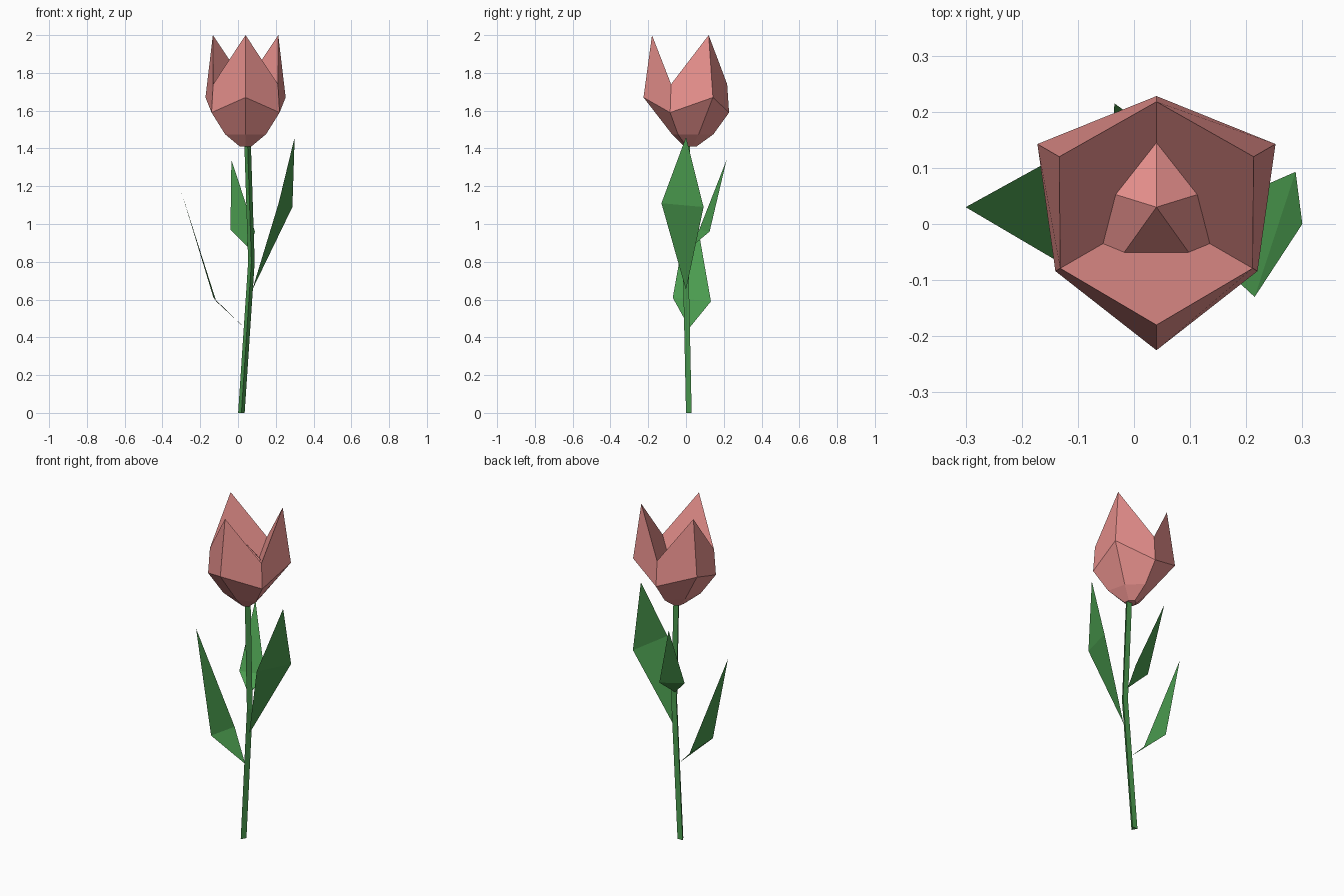
import bpy, bmesh
from math import sin, cos, radians
from mathutils import Vector

if "Cube" in bpy.data.objects:
    bpy.data.objects.remove(bpy.data.objects["Cube"])


def material(name, rgb):
    m = bpy.data.materials.new(name)
    m.diffuse_color = (*rgb, 1)
    m.use_nodes = True
    m.node_tree.nodes["Principled BSDF"].inputs["Base Color"].default_value = m.diffuse_color
    return m


PINK = material("petal_pink", (0.83, 0.29, 0.275))
GREEN = material("leaf_green", (0.072, 0.34, 0.08))


def build(name, verts, faces, mat, closed=True):
    me = bpy.data.meshes.new(name)
    me.from_pydata(verts, [], faces)
    if closed:
        bm = bmesh.new()
        bm.from_mesh(me)
        bmesh.ops.recalc_face_normals(bm, faces=bm.faces)
        bm.to_mesh(me)
        bm.free()
    me.materials.append(mat)
    ob = bpy.data.objects.new(name, me)
    bpy.context.collection.objects.link(ob)
    return ob


def ring(cx, cy, z, r, n, start):
    return [(cx + r * cos(radians(start + 360 * i / n)),
             cy + r * sin(radians(start + 360 * i / n)), z) for i in range(n)]


def skin(rings, n):
    """Quads between consecutive rings of n points."""
    return [(k * n + i, k * n + (i + 1) % n, (k + 1) * n + (i + 1) % n, (k + 1) * n + i)
            for k in range(rings - 1) for i in range(n)]


# Stem: bent three-sided prism
verts = []
for x, y, z in [(0.018, 0.02, 0), (0.071, 0.003, 0.8), (0.05, 0.013, 1.45)]:
    verts += ring(x, y, z, 0.02, 3, -90)
build("stem", verts, skin(3, 3) + [(0, 1, 2), (6, 7, 8)], GREEN)

# Flower cup: rings alternate between petal tips (first) and valleys
CX, CY = 0.04, 0.02
profile = [((0.03, 1.41), (0.035, 1.41)), ((0.094, 1.475), (0.125, 1.475)),
           ((0.245, 1.67), (0.208, 1.59)), ((0.2, 2.0), (0.198, 1.74))]
verts = []
for tip, valley in profile:
    for i in range(6):
        r, z = (tip, valley)[i % 2]
        a = radians(-90 + 60 * i)
        verts.append((CX + r * cos(a), CY + r * sin(a), z))
# Inside: each petal is one flat face running down to the centre of the pit
verts.append((CX, CY, 1.48))
faces = skin(4, 6) + [tuple(range(6))]
faces += [(18 + i, 18 + (i + 1) % 6, 24, 18 + (i - 1) % 6) for i in (0, 2, 4)]
build("flower_petals", verts, faces, PINK)

# Flower centre: five-sided cone rising from the pit
verts = ring(CX, 0.028, 1.62, 0.14, 5, 90) + [(CX, 0.03, 1.765)]
build("flower_centre", verts,
      [(i, (i + 1) % 5, 5) for i in range(5)] + [tuple(range(5))], PINK)

# Leaves: base, two side corners and tip, folded across the widest line
leaves = {
    "right_leaf": [(0.075, 0.0, 0.65), (0.215, -0.13, 1.11), (0.288, 0.093, 1.09), (0.3, 0.0, 1.46)],
    "left_leaf": [(0.035, 0.018, 0.45), (-0.115, 0.132, 0.59), (-0.13, -0.07, 0.61), (-0.3, 0.03, 1.17)],
    "back_leaf": [(0.06, 0.018, 0.87), (0.09, 0.125, 0.96), (-0.04, 0.07, 0.97), (-0.035, 0.215, 1.34)],
}
for name, pts in leaves.items():
    build(name, pts, [(0, 1, 2), (1, 3, 2)], GREEN, closed=False)
